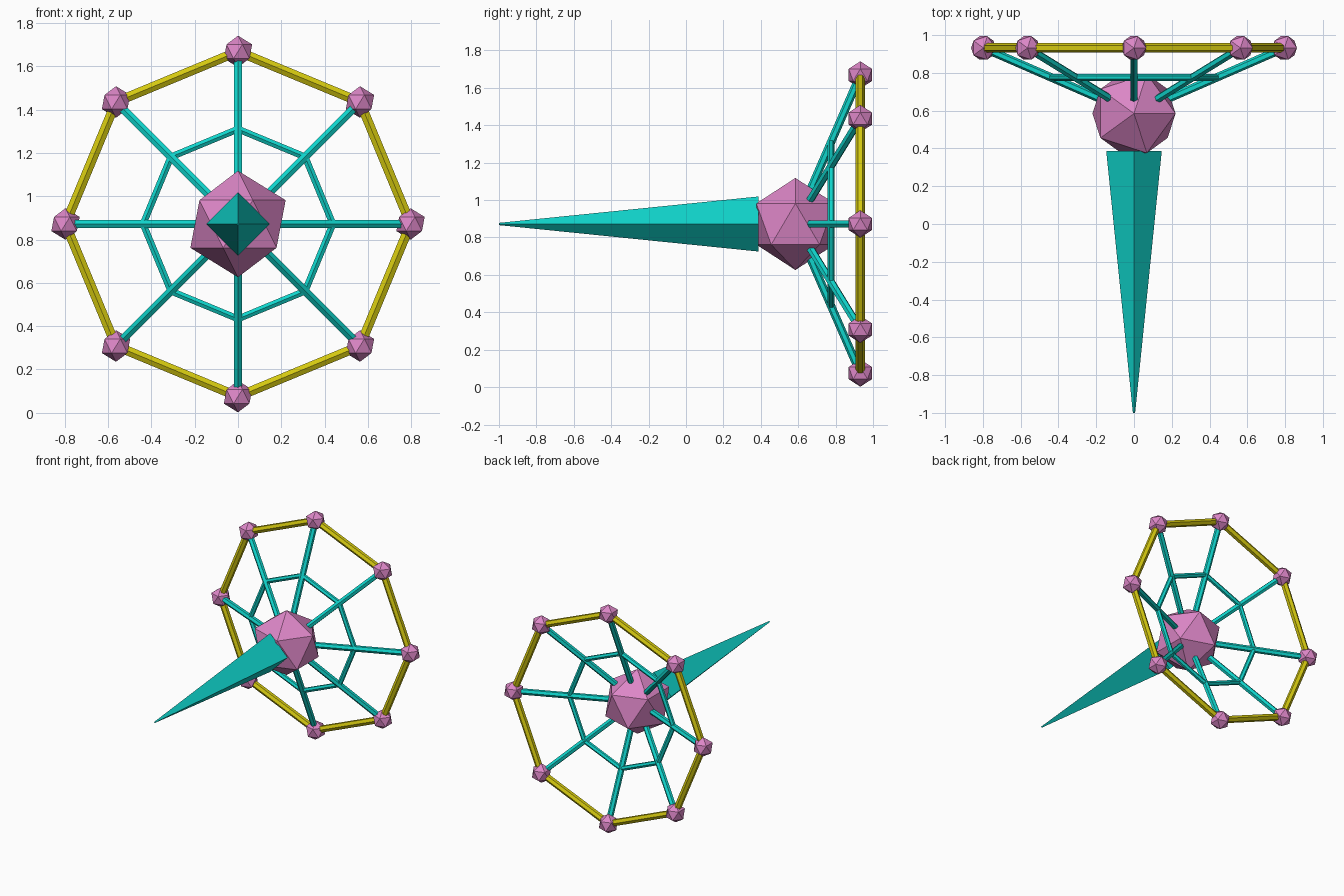
import bpy, bmesh, math
from mathutils import Vector, Matrix

if "Cube" in bpy.data.objects:
    bpy.data.objects.remove(bpy.data.objects["Cube"])

CZ = 0.872                       # height of the main axis
HUB = Vector((0, 0.585, CZ))
RIM_R, RIM_Y = 0.797, 0.932


def material(name, rgb):
    m = bpy.data.materials.new(name)
    m.diffuse_color = (*rgb, 1)
    m.use_nodes = True
    m.node_tree.nodes["Principled BSDF"].inputs["Base Color"].default_value = m.diffuse_color
    return m


pink = material("pink", (0.72, 0.24, 0.57))
teal = material("teal", (0.005, 0.66, 0.60))
yellow = material("yellow", (0.66, 0.58, 0.005))


def finish(bm, name, mat):
    me = bpy.data.meshes.new(name)
    bm.to_mesh(me)
    bm.free()
    me.materials.append(mat)
    ob = bpy.data.objects.new(name, me)
    bpy.context.collection.objects.link(ob)


def ball(name, centre, radius):
    bm = bmesh.new()
    bmesh.ops.create_icosphere(bm, subdivisions=1, radius=radius,
                               matrix=Matrix.Translation(centre))
    finish(bm, name, pink)


def bar(name, a, b, r1, r2, sides, mat):
    """Prism or taper from a to b with an edge turned towards the y axis."""
    z = (b - a).normalized()
    ref = Vector((0, 0, 1)) if abs(z.y) > 0.9 else Vector((0, 1, 0))
    x = ref.cross(z).normalized()
    y = z.cross(x)
    rot = Matrix((x, y, z)).transposed().to_4x4()
    bm = bmesh.new()
    bmesh.ops.create_cone(bm, cap_ends=True, segments=sides, radius1=r1,
                          radius2=r2, depth=(b - a).length,
                          matrix=Matrix.Translation((a + b) / 2) @ rot)
    finish(bm, name, mat)


def ring_points(radius, y):
    return [Vector((radius * math.cos(i * math.pi / 4), y,
                    CZ + radius * math.sin(i * math.pi / 4))) for i in range(8)]


# Central hub and four-sided spike
ball("hub", HUB, 0.246)
bar("spike", Vector((0, 0.387, CZ)), Vector((0, -1, CZ)), 0.147, 0.006, 4, teal)

# Rim nodes, rim bars, spokes and inner brace ring
rim = ring_points(RIM_R, RIM_Y)
t = 0.55
brace = ring_points(RIM_R * t, HUB.y + (RIM_Y - HUB.y) * t)
for i in range(8):
    j = (i + 1) % 8
    ball(f"rim_node_{i}", rim[i], 0.073)
    bar(f"rim_bar_{i}", rim[i], rim[j], 0.025, 0.025, 6, yellow)
    bar(f"spoke_{i}", HUB, rim[i], 0.022, 0.022, 6, teal)
    bar(f"brace_bar_{i}", brace[i], brace[j], 0.018, 0.018, 6, teal)
